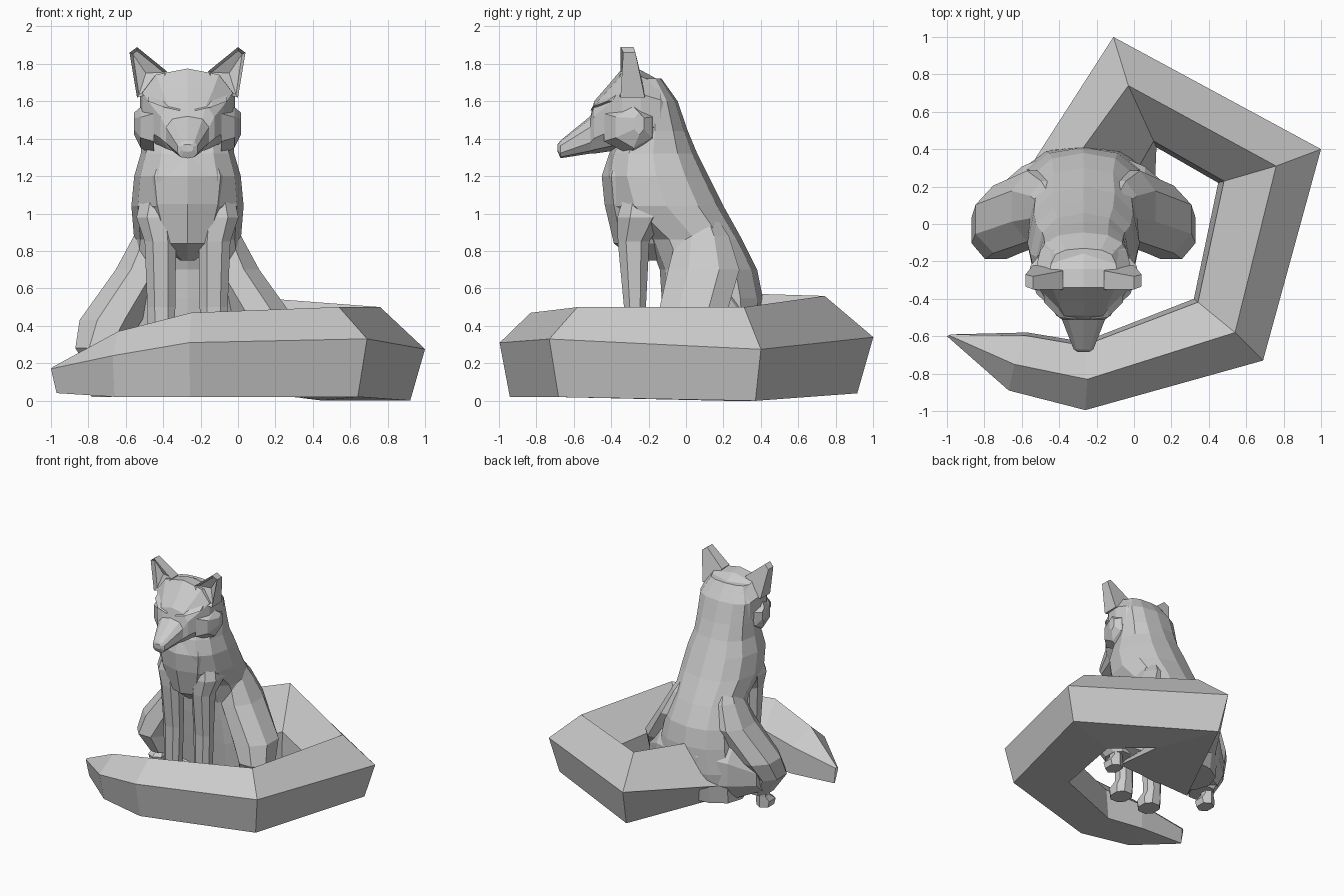
import bpy, bmesh, math
from mathutils import Vector

CX = -0.27  # the seated animal sits left of the tail's centre


def finish(name, bm, x=CX, mirror=False):
    bmesh.ops.recalc_face_normals(bm, faces=bm.faces)
    me = bpy.data.meshes.new(name)
    bm.to_mesh(me)
    bm.free()
    ob = bpy.data.objects.new(name, me)
    bpy.context.collection.objects.link(ob)
    ob.location.x = x
    if mirror:
        m = ob.modifiers.new("Mirror", 'MIRROR')
        m.use_mirror_merge = False
    return ob


def loft(name, rings, **kw):
    bm = bmesh.new()
    vs = [[bm.verts.new(p) for p in r] for r in rings]
    n = len(vs[0])
    for a, b in zip(vs, vs[1:]):
        for i in range(n):
            j = (i + 1) % n
            bm.faces.new((a[i], a[j], b[j], b[i]))
    bm.faces.new(vs[0])
    bm.faces.new(vs[-1])
    return finish(name, bm, **kw)


def oval(n, rx, ry, power=1.0, turn=0.0):
    """Rounded polygon as (a, b) pairs; power < 1 makes it boxier."""
    out = []
    for i in range(n):
        t = 2 * math.pi * (i + turn) / n
        s, c = math.sin(t), math.cos(t)
        out.append((rx * math.copysign(abs(s) ** power, s),
                    ry * math.copysign(abs(c) ** power, c)))
    return out


def level(z, cx, front, back, hx, n=12, power=0.85, turn=0.0):
    cy, hy = (front + back) / 2, (back - front) / 2
    return [(cx + a, cy + b, z) for a, b in oval(n, hx, hy, power, turn)]


def slice_y(y, low, high, hx, n=10, power=0.75):
    return [(a, y, (low + high) / 2 + b)
            for a, b in oval(n, hx, (high - low) / 2, power)]


# Torso: stacked levels (z, front y, back y, half width)
loft("torso", [level(z, 0, f, b, w) for z, f, b, w in (
    (0.10, -0.08, 0.38, 0.36), (0.35, -0.11, 0.42, 0.36),
    (0.55, -0.13, 0.41, 0.33), (0.70, -0.14, 0.38, 0.305),
    (0.86, -0.20, 0.30, 0.285), (1.04, -0.41, 0.20, 0.30),
    (1.20, -0.44, 0.12, 0.285), (1.32, -0.41, 0.06, 0.25),
    (1.44, -0.34, 0.01, 0.24), (1.60, -0.30, -0.045, 0.235),
    (1.72, -0.28, -0.13, 0.17))])

# Chest fur, ending in a blunt point between the front legs
loft("chest_fur", [level(z, 0, f, b, w, n=8, power=1) for z, f, b, w in (
    (0.75, -0.27, -0.13, 0.04), (0.84, -0.385, -0.1, 0.16),
    (1.05, -0.435, -0.1, 0.23), (1.20, -0.45, -0.1, 0.25),
    (1.32, -0.41, -0.1, 0.2))])

# Head: slices from the nape to the snout (y, low z, high z, half width)
loft("head", [slice_y(*s) for s in (
    (-0.08, 1.44, 1.62, 0.19), (-0.14, 1.36, 1.71, 0.24),
    (-0.24, 1.33, 1.765, 0.265), (-0.34, 1.34, 1.775, 0.25),
    (-0.42, 1.33, 1.68, 0.20), (-0.49, 1.32, 1.60, 0.15),
    (-0.51, 1.32, 1.52, 0.12), (-0.67, 1.295, 1.39, 0.055),
    (-0.685, 1.33, 1.37, 0.03))])

# Cheek fur: shallow faceted tuft each side
loft("cheek_fur", [[(x, y + a, z + b) for a, b in oval(6, ry, rz)]
                   for x, y, z, ry, rz in (
    (0.18, -0.29, 1.46, 0.17, 0.15), (0.25, -0.28, 1.46, 0.11, 0.11),
    (0.285, -0.25, 1.48, 0.03, 0.06))], mirror=True)

# Brow ridge over each eye
loft("brow", [[(x, y - 0.02, z - 0.03), (x, y + 0.08, z - 0.03),
               (x, y + 0.08, z + 0.04)] for x, y, z in (
    (0.04, -0.49, 1.58), (0.13, -0.48, 1.60), (0.21, -0.40, 1.63))],
    mirror=True)

# Ears: thick leaf with a hollowed front
bm = bmesh.new()
outline = ((0.11, 1.76), (0.17, 1.65), (0.27, 1.62), (0.31, 1.86), (0.27, 1.89))
front_y = (-0.35, -0.37, -0.35, -0.335, -0.35)
back_y = (-0.25, -0.22, -0.22, -0.27, -0.28)
fr = [bm.verts.new((x, y, z)) for (x, z), y in zip(outline, front_y)]
bk = [bm.verts.new((x, y, z)) for (x, z), y in zip(outline, back_y)]
for i in range(5):
    j = (i + 1) % 5
    bm.faces.new((fr[i], fr[j], bk[j], bk[i]))
bm.faces.new(bk)
face = bm.faces.new(fr)
bmesh.ops.recalc_face_normals(bm, faces=bm.faces)
bmesh.ops.inset_region(bm, faces=[face], thickness=0.02)
bmesh.ops.translate(bm, verts=list(face.verts), vec=(0, 0.03, 0))
bmesh.ops.poke(bm, faces=[face], offset=-0.03)
finish("ear", bm, mirror=True)

# Front legs with paws
loft("front_leg", [level(z, x, f, b, w, n=8, turn=0.5) for z, x, f, b, w in (
    (0.02, 0.14, -0.40, -0.22, 0.08), (0.08, 0.14, -0.41, -0.21, 0.085),
    (0.13, 0.14, -0.34, -0.21, 0.07), (0.50, 0.14, -0.335, -0.21, 0.08),
    (0.85, 0.145, -0.37, -0.19, 0.09), (0.98, 0.165, -0.375, -0.10, 0.115),
    (1.16, 0.14, -0.32, -0.14, 0.10))], mirror=True)

# Haunches, flaring outward to the knee
loft("haunch", [level(z, x, f, b, w, 8, 0.95, 0.5) for z, x, f, b, w in (
    (0.13, 0.42, -0.13, 0.10, 0.09), (0.28, 0.47, -0.20, 0.13, 0.14),
    (0.43, 0.41, -0.17, 0.22, 0.18), (0.70, 0.24, -0.11, 0.30, 0.155),
    (0.88, 0.18, -0.06, 0.24, 0.115), (1.02, 0.14, 0.00, 0.14, 0.08))],
    mirror=True)

# Thigh bridging the rump to each haunch
loft("thigh", [[(x, (f + b) / 2 + p, z + q)
                for p, q in oval(8, (b - f) / 2, h, 1, 0.5)]
               for x, f, b, z, h in (
    (0.10, 0.00, 0.42, 0.37, 0.29), (0.33, -0.03, 0.32, 0.35, 0.25),
    (0.50, -0.10, 0.17, 0.30, 0.13))], mirror=True)

# Hind feet
loft("hind_foot", [level(z, 0.46, f, b, w, n=6) for z, f, b, w in (
    (0.02, -0.09, 0.06, 0.06), (0.07, -0.10, 0.06, 0.07),
    (0.11, -0.04, 0.06, 0.045), (0.22, -0.03, 0.07, 0.05))], mirror=True)

# Tail: five-sided section (outer edge, ridge, inner edge) swept round
tail = []
for ox, oy, oz, rx, ry, rz, ix, iy, iz, low in (
        (-0.56, 0.30, 0.25, -0.27, 0.41, 0.57, 0.05, 0.28, 0.28, 0.10),
        (-0.11, 1.00, 0.34, -0.03, 0.74, 0.56, 0.12, 0.41, 0.30, 0.04),
        (1.00, 0.40, 0.275, 0.76, 0.31, 0.50, 0.45, 0.22, 0.28, 0.00),
        (0.69, -0.73, 0.33, 0.54, -0.58, 0.50, 0.32, -0.40, 0.30, 0.02),
        (-0.26, -0.995, 0.31, -0.25, -0.83, 0.47, -0.27, -0.63, 0.28, 0.02),
        (-0.67, -0.89, 0.24, -0.64, -0.75, 0.37, -0.57, -0.58, 0.24, 0.02),
        (-1.00, -0.60, 0.17, -0.99, -0.595, 0.18, -0.98, -0.59, 0.17, 0.04)):
    o, r, i = Vector((ox, oy, oz)), Vector((rx, ry, rz)), Vector((ix, iy, iz))
    out_low, in_low = o.lerp(r, 0.33), i.copy()
    if ox == -0.56:  # root: the flat underside runs on below the haunches
        out_low, in_low = Vector((-0.60, -0.08, 0)), Vector((0.10, -0.05, 0))
    out_low.z = in_low.z = low
    if ox == -1.0:
        out_low.x = in_low.x = -0.97
    in_mid = i.lerp(r, 0.1)
    in_mid.z = iz
    tail.append([out_low, o, r, in_mid, in_low])
loft("tail", tail, x=0)
